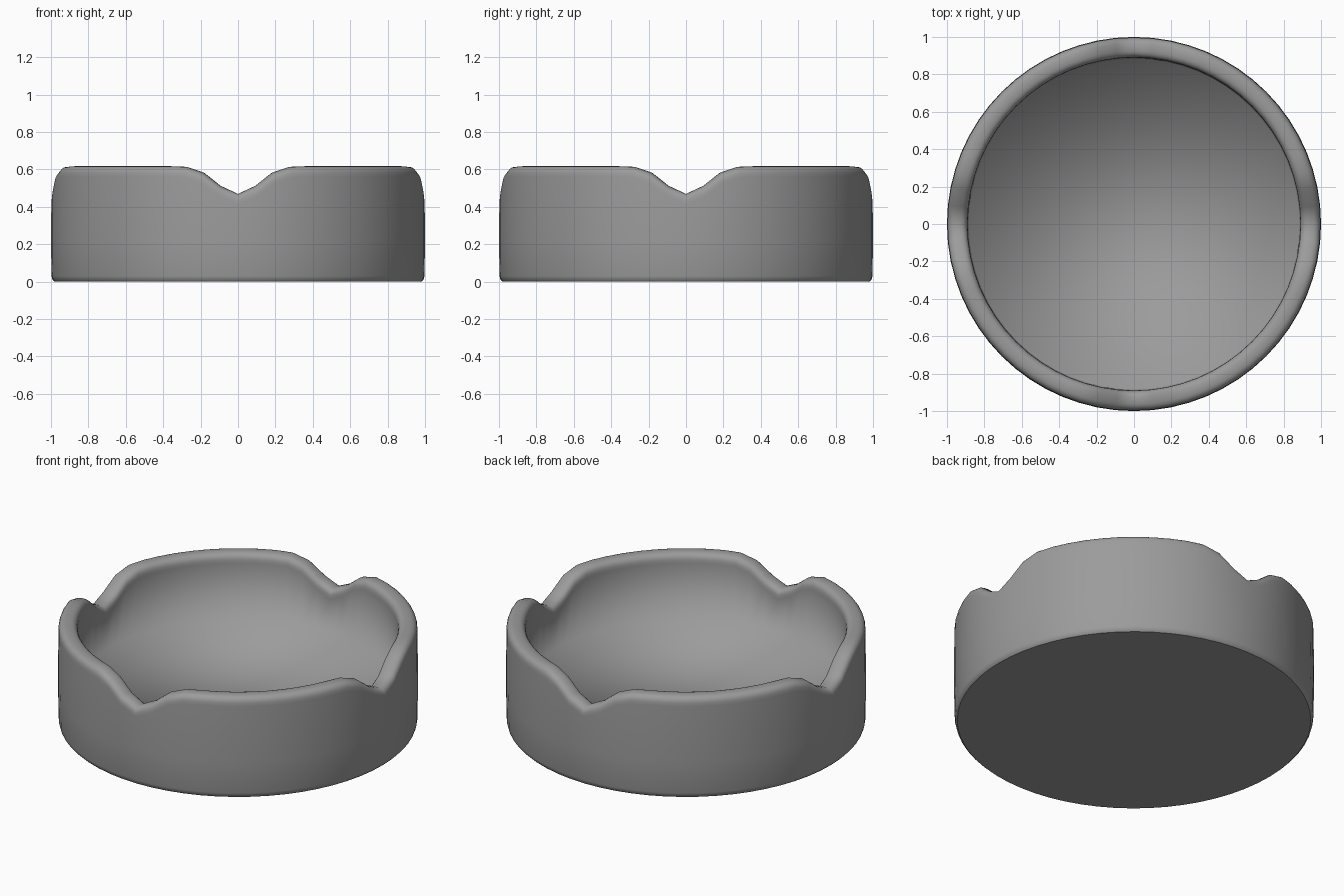
import bpy, bmesh, math

if "Cube" in bpy.data.objects:
    bpy.data.objects.remove(bpy.data.objects["Cube"])

SEGMENTS = 64
FLOOR = .22
# notch profile: angle from notch centre (radians) -> drop of the rim
NOTCH = [(0, .148), (.098, .105), (.196, .034), (.26, .008), (.32, 0)]


def rim_drop(a):
    quarter = math.pi / 2
    d = abs((a + quarter / 2) % quarter - quarter / 2)
    for (a0, d0), (a1, d1) in zip(NOTCH, NOTCH[1:]):
        if d <= a1:
            return d0 + (d1 - d0) * (d - a0) / (a1 - a0)
    return 0


def soften(v):
    return math.copysign(abs(v) ** .75, v)


# lathe profile as (radius, height, follows the rim notches)
profile = [(.982, 0, 0), (.992, .01, 0), (.997, .03, 0), (1, .22, 0)]
# rounded rim
for i in range(13):
    t = math.pi * i / 12
    profile.append((.944 + .054 * soften(math.cos(t)), .562 + .055 * soften(math.sin(t)), 1))
# foot of the inner wall
profile.append((.883, FLOOR, 0))

bm = bmesh.new()
rings = []
for r, z, w in profile:
    ring = []
    for k in range(SEGMENTS):
        a = 2 * math.pi * k / SEGMENTS
        ring.append(bm.verts.new((r * math.cos(a), r * math.sin(a), z - w * rim_drop(a))))
    rings.append(ring)
for lower, upper in zip(rings, rings[1:]):
    for k in range(SEGMENTS):
        n = (k + 1) % SEGMENTS
        bm.faces.new((lower[k], lower[n], upper[n], upper[k]))

# flat dish floor, shaded softly into the wall, and a crisp underside
bm.faces.new(rings[-1])
underside = bm.faces.new(rings[0][::-1])
bmesh.ops.recalc_face_normals(bm, faces=bm.faces)
for face in bm.faces:
    face.smooth = face is not underside

mesh = bpy.data.meshes.new("notched_dish")
bm.to_mesh(mesh)
bm.free()
dish = bpy.data.objects.new("notched_dish", mesh)
bpy.context.collection.objects.link(dish)

# dark grey finish
grey = bpy.data.materials.new("dark_grey")
grey.diffuse_color = (.33, .33, .33, 1)
grey.use_nodes = True
grey.node_tree.nodes["Principled BSDF"].inputs["Base Color"].default_value = grey.diffuse_color
mesh.materials.append(grey)
